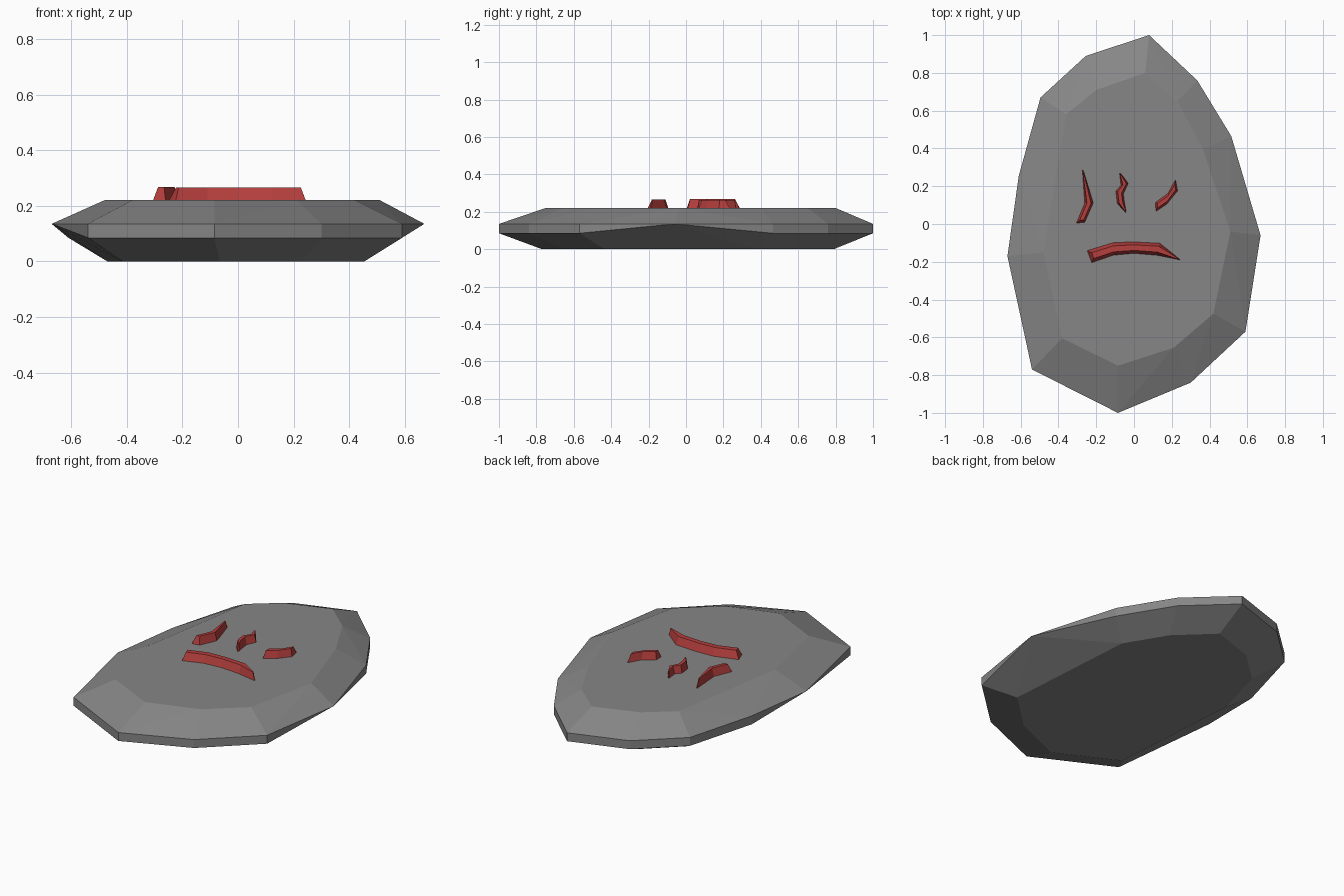
import bpy, bmesh
from mathutils import Vector

if "Cube" in bpy.data.objects:
    bpy.data.objects.remove(bpy.data.objects["Cube"])


def material(name, colour):
    mat = bpy.data.materials.new(name)
    mat.diffuse_color = (*colour, 1)
    mat.use_nodes = True
    mat.node_tree.nodes["Principled BSDF"].inputs["Base Color"].default_value = mat.diffuse_color
    return mat


def finish(name, bm, mat):
    bmesh.ops.recalc_face_normals(bm, faces=bm.faces)
    me = bpy.data.meshes.new(name)
    bm.to_mesh(me)
    bm.free()
    me.materials.append(mat)
    ob = bpy.data.objects.new(name, me)
    bpy.context.collection.objects.link(ob)


stone = material("dark_stone", (.24, .24, .24))
red = material("red_paint", (.46, .05, .047))

# Stone slab: convex faceted body over an irregular twelve-sided outline
outline = [(.08, 1), (.335, .76), (.515, .465), (.67, -.06), (.59, -.57), (.30, -.84),
           (-.085, -1), (-.54, -.77), (-.67, -.17), (-.61, .255), (-.495, .67), (-.255, .89)]
plateau = [(.06, .80), (.23, .65), (.365, .395), (.51, -.04), (.42, -.475), (.21, -.655),
           (-.085, -.75), (-.38, -.605), (-.48, -.15), (-.42, .24), (-.36, .58), (-.20, .71)]
# The lower rim skips the two widest corners
under = [p for i, p in enumerate(outline) if i not in (3, 8)]
points = ([(x * .77, y * .78 + .01, 0) for x, y in under]
          + [(x, y, .085) for x, y in under]
          + [(x, y, .135) for x, y in outline]
          + [(x, y, .22) for x, y in plateau])
bm = bmesh.new()
for p in points:
    bm.verts.new(p)
bmesh.ops.convex_hull(bm, input=bm.verts)
bmesh.ops.dissolve_limit(bm, angle_limit=.01, verts=bm.verts, edges=bm.edges)
finish("stone_slab", bm, stone)


# Raised red marks
def mark(name, left, right, height=.267):
    """Tapered ridge between two matching edge lines."""
    a = [Vector(p) for p in left]
    b = [Vector(p) for p in right]
    ta = [p.lerp(q, .27) for p, q in zip(a, b)]
    tb = [q.lerp(p, .27) for p, q in zip(a, b)]
    for t in (ta, tb):
        t[0] = t[0].lerp(t[1], .15)
        t[-1] = t[-1].lerp(t[-2], .15)
    bm = bmesh.new()
    lo = [bm.verts.new((p.x, p.y, .215)) for p in a + b[::-1]]
    hi = [bm.verts.new((p.x, p.y, height)) for p in ta + tb[::-1]]
    n = len(lo)
    for i in range(n):
        j = (i + 1) % n
        bm.faces.new((lo[i], lo[j], hi[j], hi[i]))
    bm.faces.new(lo)
    bm.faces.new(hi)
    finish(name, bm, red)


mark("left_eye", [(-.275, .29), (-.262, .11), (-.307, .003)],
     [(-.268, .285), (-.215, .11), (-.26, .008)])
mark("nose", [(-.078, .27), (-.07, .205), (-.097, .175), (-.09, .11), (-.045, .06)],
     [(-.07, .268), (-.03, .215), (-.055, .16), (-.05, .12), (-.04, .065)], .264)
mark("right_eye", [(.22, .237), (.18, .163), (.113, .115)],
     [(.232, .175), (.175, .105), (.115, .065)], .264)
mark("mouth", [(-.25, -.14), (-.11, -.097), (.0, -.093), (.135, -.1), (.243, -.187)],
     [(-.225, -.207), (-.11, -.167), (.0, -.157), (.12, -.167), (.245, -.192)], .265)
